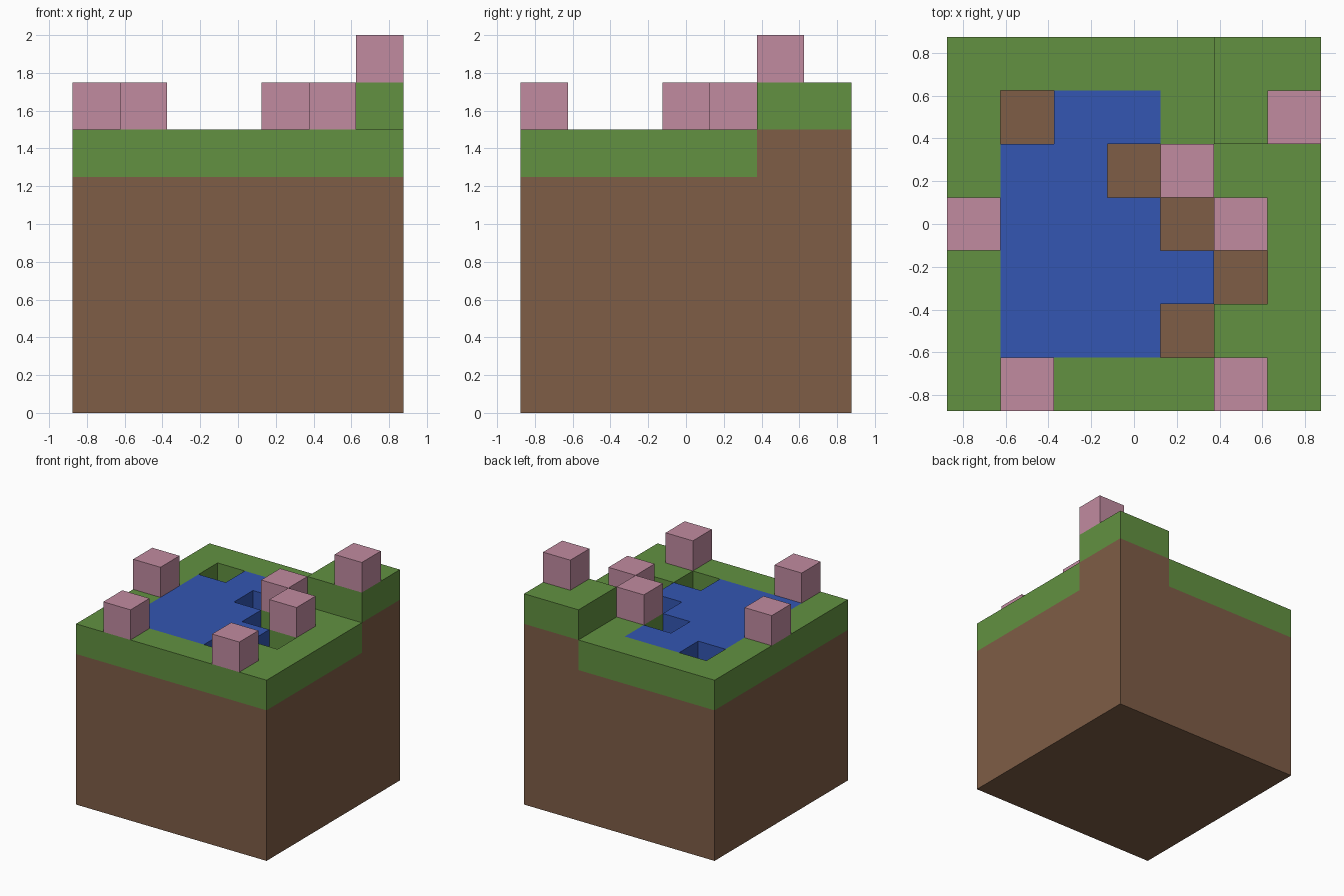
import bpy, bmesh
from mathutils import Vector

if "Cube" in bpy.data.objects:
    bpy.data.objects.remove(bpy.data.objects["Cube"], do_unlink=True)

BLOCK = 0.25
SIZE = 7          # blocks per side
DIRT_LAYERS = 5   # solid soil below the surface layer

# Surface plan, back row first:
# g grass, w water, o open pit, f flower on grass, H raised grass, F flower on raised grass
PLAN = [
    "gggggHH",
    "gowwgHF",
    "gwwofgg",
    "fwwwofg",
    "gwwwwog",
    "gwwwogg",
    "gfgggfg",
]

# What stands on the soil, bottom to top, for each plan letter
STACKS = {
    "g": ["grass"],
    "w": ["water"],
    "o": [],
    "f": ["grass", "flowers"],
    "H": ["soil", "grass"],
    "F": ["soil", "grass", "flowers"],
}

COLOURS = {
    "soil": ("earth brown", (126, 93, 70)),
    "grass": ("grass green", (98, 145, 65)),
    "water": ("water blue", (51, 86, 178)),
    "flowers": ("blossom pink", (193, 139, 160)),
}


def linear(value):
    c = value / 255
    return c / 12.92 if c <= 0.04045 else ((c + 0.055) / 1.055) ** 2.4


def make_material(name, rgb):
    colour = [linear(v) for v in rgb] + [1]
    mat = bpy.data.materials.new(name)
    mat.use_nodes = True
    mat.diffuse_color = colour
    shader = next(n for n in mat.node_tree.nodes if n.type == "BSDF_PRINCIPLED")
    shader.inputs["Base Color"].default_value = colour
    shader.inputs["Roughness"].default_value = 0.9
    return mat


# Fill the block grid from the plan
blocks = {}
for row, letters in enumerate(PLAN):
    for x, letter in enumerate(letters):
        column = ["soil"] * DIRT_LAYERS + STACKS[letter]
        for z, part in enumerate(column):
            blocks[x, SIZE - 1 - row, z] = part


def add_block_face(bm, cell, axis, side):
    """One outward-facing square on the given side of a block."""
    centre = Vector(cell) - Vector((SIZE // 2, SIZE // 2, -0.5))
    u, v = (axis + 1) % 3, (axis + 2) % 3
    corners = []
    for du, dv in ((1, 1), (-1, 1), (-1, -1), (1, -1)):
        p = centre.copy()
        p[axis] += side / 2
        p[u] += du / 2
        p[v] += dv / 2
        corners.append(bm.verts.new(p * BLOCK))
    bm.faces.new(corners if side > 0 else corners[::-1])


def build_part(part):
    """Skin of all blocks of one kind, leaving out faces hidden by neighbours."""
    bm = bmesh.new()
    for cell, kind in blocks.items():
        if kind != part:
            continue
        for axis in range(3):
            for side in (-1, 1):
                neighbour = list(cell)
                neighbour[axis] += side
                if tuple(neighbour) not in blocks:
                    add_block_face(bm, cell, axis, side)
    bmesh.ops.remove_doubles(bm, verts=bm.verts, dist=0.001)
    mesh = bpy.data.meshes.new(part)
    bm.to_mesh(mesh)
    bm.free()
    mesh.materials.append(make_material(*COLOURS[part]))
    bpy.context.collection.objects.link(bpy.data.objects.new(part, mesh))


for part in COLOURS:
    build_part(part)
